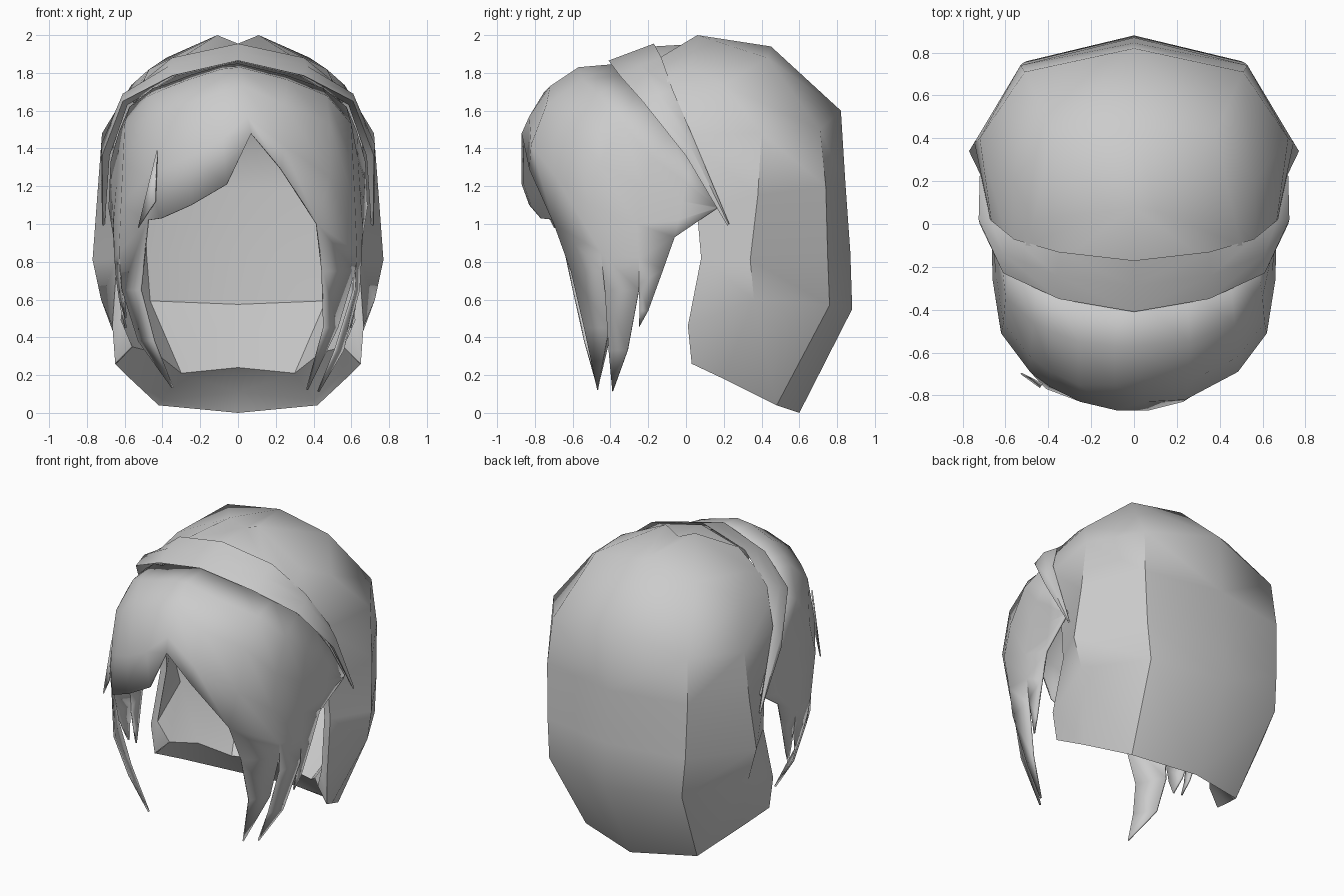
import bpy, bmesh
from mathutils import Vector

grey = bpy.data.materials.new("hair_grey")
grey.diffuse_color = (0.6, 0.6, 0.6, 1)


def make(name, grids, extra=(), mirror=False, thickness=0, angle=50):
    """Skin each grid (rows of points) with quads, then add loose polygons."""
    bm = bmesh.new()

    def face(points):
        unique = []
        for p in points:
            if p not in unique:
                unique.append(p)
        if len(unique) > 2:
            bm.faces.new([bm.verts.new(p) for p in unique])

    for rows in grids:
        for a, b in zip(rows, rows[1:]):
            for i in range(len(a) - 1):
                face([a[i], a[i + 1], b[i + 1], b[i]])
    for poly in extra:
        face(poly)
    bmesh.ops.remove_doubles(bm, verts=bm.verts, dist=0.0005)
    bmesh.ops.recalc_face_normals(bm, faces=bm.faces)
    # open sheets: turn the outside away from the head centre
    if thickness:
        centre = Vector((0, 0, 1))
        score = sum(f.normal.dot(f.calc_center_median() - centre) * f.calc_area() for f in bm.faces)
        if score < 0:
            bmesh.ops.reverse_faces(bm, faces=bm.faces)
    mesh = bpy.data.meshes.new(name)
    bm.to_mesh(mesh)
    bm.free()
    mesh.materials.append(grey)
    ob = bpy.data.objects.new(name, mesh)
    bpy.context.collection.objects.link(ob)
    if mirror:
        m = ob.modifiers.new("mirror", "MIRROR")
        m.use_clip = True
    if thickness:
        s = ob.modifiers.new("thickness", "SOLIDIFY")
        s.thickness = thickness
        s.offset = -1
    bpy.ops.object.select_all(action='DESELECT')
    ob.select_set(True)
    bpy.context.view_layer.objects.active = ob
    bpy.ops.object.shade_smooth_by_angle(angle=angle * 3.14159 / 180)
    return ob


# Back hair: half rows from centre back to front edge, bottom to top
outer = [
    [(0, .6, 0), (.42, .48, .04), (.57, .2, .18), (.65, .03, .26)],
    [(0, .88, .55), (.5, .76, .57), (.725, .36, .6), (.665, .01, .46)],
    [(0, .87, .85), (.52, .75, .83), (.77, .34, .81), (.64, .08, .82)],
    [(0, .845, 1.2), (.53, .74, 1.2), (.745, .38, 1.15), (.635, .06, 1.05)],
    [(0, .82, 1.6), (.51, .71, 1.5), (.72, .4, 1.48), (.662, -.015, 1.47)],
    [(0, .45, 1.94), (.38, .43, 1.88), (.565, .2, 1.735), (.60, -.05, 1.62)],
    [(0, .08, 1.955), (.11, .06, 2.0), (.47, .02, 1.82), (.57, -.08, 1.665)],
    [(0, -.17, 1.94), (.3, -.14, 1.88), (.5, -.1, 1.76), (.56, -.1, 1.66)],
]
lip_mid = [(0, .57, .11), (.4, .45, .07), (.555, .2, .21), (.635, .035, .27)]
lip = [(0, .40, .24), (.3, .36, .21), (.44, .2, .32), (.56, .06, .35)]


def inset(p, k=.93):
    return (p[0] * k, .1 + (p[1] - .1) * k, .9 + (p[2] - .9) * k)


inner = [lip] + [[inset(p) for p in row] for row in outer[1:]]
shell = [o + i[::-1] for o, i in zip(outer, inner)]
make("back_hair", [shell, [outer[0], lip_mid, lip]], mirror=True, angle=40)

# Headband: swept strip with a raised middle and tapered ends
band_front = [(0, -.41, 1.865), (.35, -.35, 1.785), (.61, -.23, 1.65), (.72, 0, 1.36), (.715, .22, .99)]
band_mid = [(0, -.29, 1.91), (.36, -.24, 1.84), (.61, -.14, 1.69), (.725, .02, 1.42), (.72, .225, 1.0)]
band_back = [(0, -.17, 1.955), (.35, -.13, 1.88), (.56, -.07, 1.71), (.67, .02, 1.5), (.715, .23, 1.0)]
band_under = [(0, -.29, 1.86), (.34, -.25, 1.78), (.585, -.15, 1.63), (.68, .02, 1.36), (.705, .225, 1.0)]
make("headband", [[band_front, band_mid, band_back, band_under, band_front]], mirror=True)

# Fringe: columns running from under the band down to the hem
part = [(0, -.34, 1.85), (.01, -.57, 1.83), (.03, -.72, 1.73), (.05, -.83, 1.57), (.07, -.87, 1.48)]
right = [(.25, -.32, 1.79), (.26, -.55, 1.765), (.25, -.74, 1.63), (.24, -.82, 1.42), (.23, -.83, 1.29)]
left = [
    [(-.38, -.29, 1.74), (-.39, -.50, 1.715), (-.39, -.69, 1.57), (-.39, -.76, 1.3), (-.41, -.77, 1.03)],
    [(-.25, -.32, 1.79), (-.26, -.55, 1.765), (-.26, -.75, 1.64), (-.25, -.83, 1.36), (-.25, -.83, 1.10)],
    [(-.08, -.34, 1.84), (-.09, -.57, 1.82), (-.09, -.75, 1.70), (-.08, -.87, 1.45), (-.06, -.87, 1.21)],
]
side = [
    [(.45, -.26, 1.72), (.47, -.46, 1.68), (.485, -.62, 1.53), (.485, -.69, 1.25), (.42, -.70, 1.0)],
    [(.575, -.18, 1.62), (.60, -.34, 1.53), (.61, -.46, 1.32), (.62, -.51, 1.1), (.63, -.45, .85)],
    [(.63, -.07, 1.49), (.635, -.18, 1.35), (.645, -.23, 1.2), (.66, -.26, 1.0), (.655, -.25, .82)],
    [(.675, .03, 1.33), (.67, 0, 1.22), (.665, -.02, 1.12), (.665, -.04, 1.02), (.66, -.06, .93)],
    [(.685, .17, 1.1), (.685, .17, 1.095), (.685, .165, 1.09), (.685, .16, 1.085), (.685, .16, 1.08)],
]


def flip(points):
    return [(-x, y, z) for x, y, z in points]


side_left = [flip(c) for c in side]
side_left[0][4] = (-.48, -.68, 1.02)
columns = side_left[::-1] + left + [part, right] + side

# Hanging side locks: hem pair, middle pair, lower pair, tip
small_lock = ([(.64, -.25, .68), (.645, -.12, .76)], [(.62, -.245, .54), (.62, -.2, .54)], (.60, -.25, .45))
right_locks = [
    ([(.45, -.61, .75), (.62, -.44, .75)], [(.46, -.54, .45), (.53, -.41, .45)], (.37, -.47, .12)),
    ([(.62, -.43, .65), (.645, -.25, .65)], [(.52, -.41, .33), (.56, -.31, .33)], (.43, -.39, .11)),
    small_lock,
]
left_locks = [
    ([(.52, -.60, .65), (.615, -.42, .65)], [(.45, -.54, .38), (.53, -.41, .38)], (.35, -.47, .13)),
    ([(.625, -.42, .72), (.645, -.25, .70)], [(.61, -.38, .60), (.63, -.28, .60)], (.60, -.33, .50)),
    small_lock,
]
locks = []
for cols, middles, turn in ((side, right_locks, list), (side_left, left_locks, flip)):
    for k, (mid, low, tip) in enumerate(middles):
        locks.append([[cols[k][4], cols[k + 1][4]], turn(mid), turn(low), turn([tip, tip])])
make("fringe", [columns] + locks, thickness=.012)

# Short pointed lock lying over the left of the fringe
make("fringe_short_lock", [], extra=[[(-.43, -.75, 1.39), (-.53, -.70, .98), (-.44, -.765, 1.12)]], thickness=.008)
